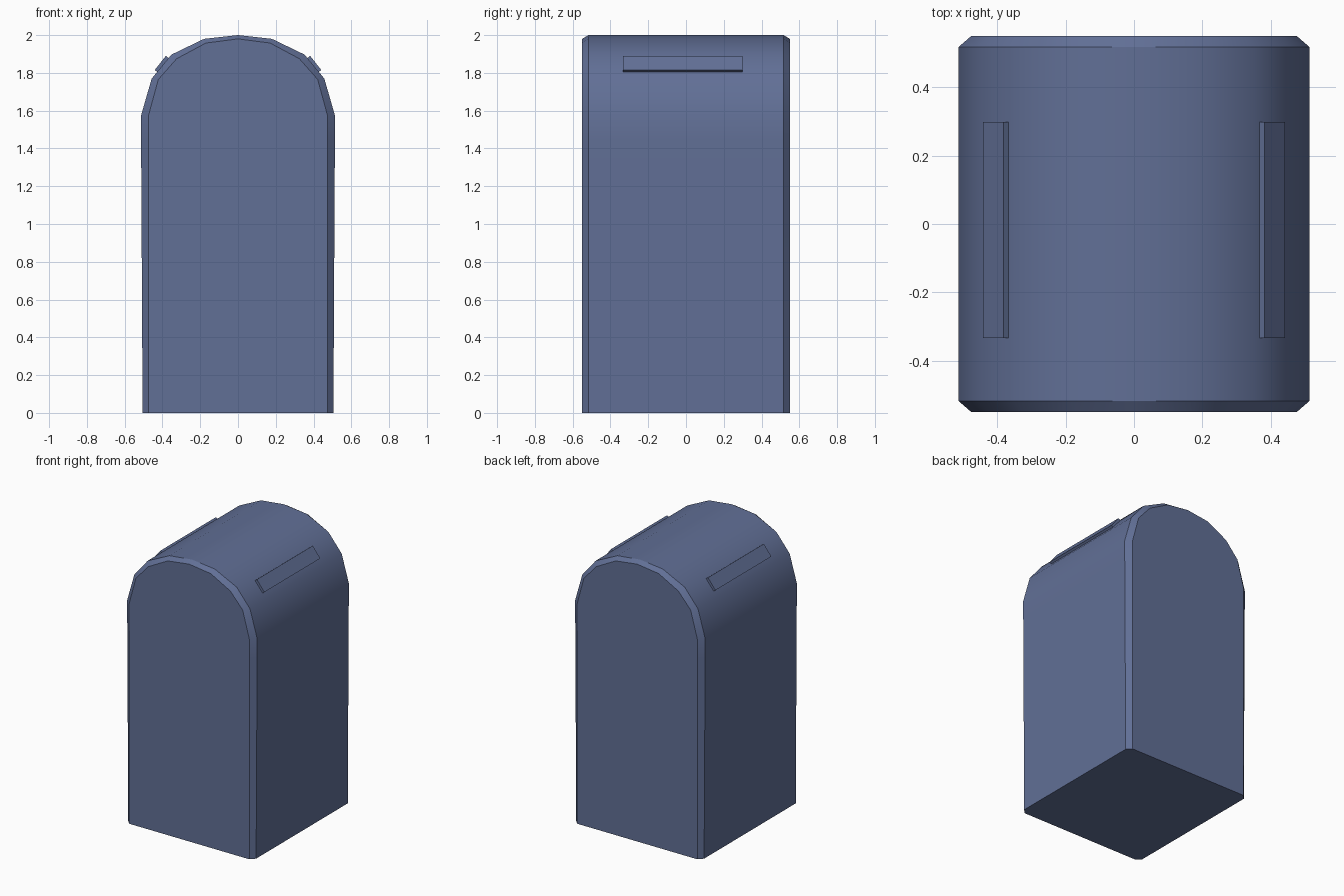
import bpy, bmesh, math

if "Cube" in bpy.data.objects:
    bpy.data.objects.remove(bpy.data.objects["Cube"])

mat = bpy.data.materials.new("slate_blue")
mat.diffuse_color = (0.12, 0.16, 0.305, 1)
mat.use_nodes = True
mat.node_tree.nodes["Principled BSDF"].inputs["Base Color"].default_value = mat.diffuse_color


def loft(name, rings):
    """Closed solid through matching rings of points."""
    bm = bmesh.new()
    loops = [[bm.verts.new(p) for p in ring] for ring in rings]
    n = len(loops[0])
    for a, b in zip(loops, loops[1:]):
        for i in range(n):
            j = (i + 1) % n
            bm.faces.new((a[i], a[j], b[j], b[i]))
    bm.faces.new(loops[0])
    bm.faces.new(loops[-1])
    bmesh.ops.recalc_face_normals(bm, faces=bm.faces)
    me = bpy.data.meshes.new(name)
    bm.to_mesh(me)
    bm.free()
    me.materials.append(mat)
    ob = bpy.data.objects.new(name, me)
    bpy.context.collection.objects.link(ob)
    return ob


def arch(half, y):
    """Mirror a right-hand half profile (first point is the apex)."""
    pts = half[::-1] + [(-x, z) for x, z in half[1:]]
    return [(x, y, z) for x, z in pts]


# Arched body with chamfered front and back rims
outer = [(0, 2.0), (0.18, 1.98), (0.352, 1.897), (0.457, 1.77),
         (0.513, 1.575), (0.513, 1.44), (0.505, 0)]
inner = [(0, 1.98), (0.17, 1.958), (0.325, 1.875), (0.422, 1.765),
         (0.475, 1.57), (0.475, 1.44), (0.475, 0)]
body = loft("body", [arch(inner, -0.55), arch(outer, -0.517),
                     arch(outer, 0.517), arch(inner, 0.55)])
bpy.context.view_layer.objects.active = body
body.select_set(True)
bpy.ops.object.shade_smooth_by_angle(angle=math.radians(32))

# Raised strips lying on the sloped shoulders
strip = [(0.382, 1.89), (0.441, 1.815), (0.415, 1.795), (0.356, 1.87)]
for side, label in ((1, "right"), (-1, "left")):
    loft(label + "_roof_strip",
         [[(side * x, y, z) for x, z in strip] for y in (-0.333, 0.298)])
